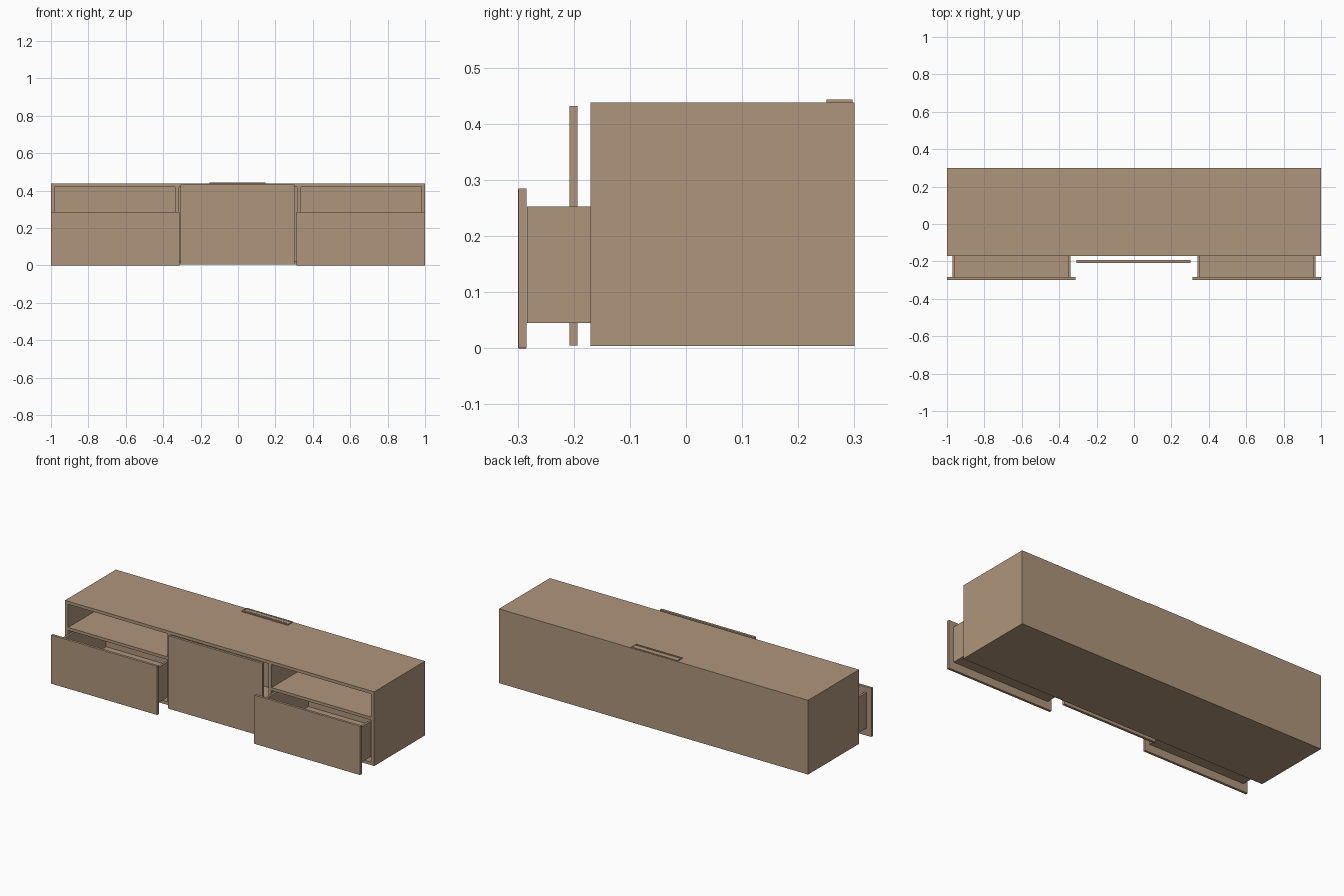
import bpy, bmesh

if "Cube" in bpy.data.objects:
    bpy.data.objects.remove(bpy.data.objects["Cube"])

wood = bpy.data.materials.new("light_brown_wood")
wood.diffuse_color = (0.43, 0.30, 0.20, 1)
wood.use_nodes = True
wood.node_tree.nodes["Principled BSDF"].inputs["Base Color"].default_value = wood.diffuse_color


def boxes(name, parts, bevel=0.0):
    """One object from a list of (x0, x1, y0, y1, z0, z1) boards."""
    bm = bmesh.new()
    for x0, x1, y0, y1, z0, z1 in parts:
        vs = bmesh.ops.create_cube(bm, size=1)["verts"]
        for v in vs:
            v.co.x = x1 if v.co.x > 0 else x0
            v.co.y = y1 if v.co.y > 0 else y0
            v.co.z = z1 if v.co.z > 0 else z0
    me = bpy.data.meshes.new(name)
    bm.to_mesh(me)
    bm.free()
    me.materials.append(wood)
    ob = bpy.data.objects.new(name, me)
    bpy.context.collection.objects.link(ob)
    if bevel:
        m = ob.modifiers.new("soft_edges", "BEVEL")
        m.width = bevel
        m.segments = 2
    return ob


def span(s, a, b):
    """Mirror an x range to side s."""
    return (a, b) if s > 0 else (-b, -a)


F, B = -0.17, 0.30        # carcass front and back
LO, HI = 0.004, 0.438     # carcass bottom and top

# Cabinet carcass: top, bottom and back
boxes("cabinet_top", [(-1, 1, F, B, 0.42, HI)])
boxes("cabinet_bottom", [(-1, 1, F, B, LO, 0.022)])
boxes("cabinet_back", [(-0.98, 0.98, 0.285, B, 0.022, 0.42)])

for s, side in ((-1, "left"), (1, "right")):
    # Outer side, divider and niche shelf
    boxes(side + "_side", [(*span(s, 0.98, 1), F, B, 0.022, 0.42)])
    boxes(side + "_divider", [(*span(s, 0.315, 0.336), F, 0.285, 0.022, 0.42)])
    boxes(side + "_niche_shelf", [(*span(s, 0.336, 0.98), F, 0.285, 0.268, 0.285)])
    # Pulled-out drawer: open box and front panel
    y0, y1, z0, z1 = -0.283, 0.16, 0.045, 0.253
    boxes(side + "_drawer_box", [
        (*span(s, 0.340, 0.352), y0, y1, z0, z1),
        (*span(s, 0.957, 0.970), y0, y1, z0, z1),
        (*span(s, 0.352, 0.957), y1 - 0.012, y1, z0, z1),
        (*span(s, 0.352, 0.957), y0, y1 - 0.012, z0, z0 + 0.012)])
    boxes(side + "_drawer_front",
          [(*span(s, 0.313, 1), -0.299, -0.284, 0.0, 0.285)], 0.001)

# Middle door panel, standing off the carcass
boxes("middle_door", [(-0.308, 0.303, -0.208, -0.193, 0.005, 0.432)], 0.001)

# Cable outlet on the top: raised frame with a flap
z0, z1 = 0.436, 0.443
boxes("cable_outlet_frame", [
    (-0.153, 0.147, 0.287, 0.297, z0, z1),
    (-0.153, 0.147, 0.250, 0.258, z0, z1),
    (-0.153, -0.147, 0.258, 0.287, z0, z1),
    (0.141, 0.147, 0.258, 0.287, z0, z1)])
boxes("cable_outlet_flap", [(-0.147, 0.141, 0.264, 0.287, z0, 0.4415)])
